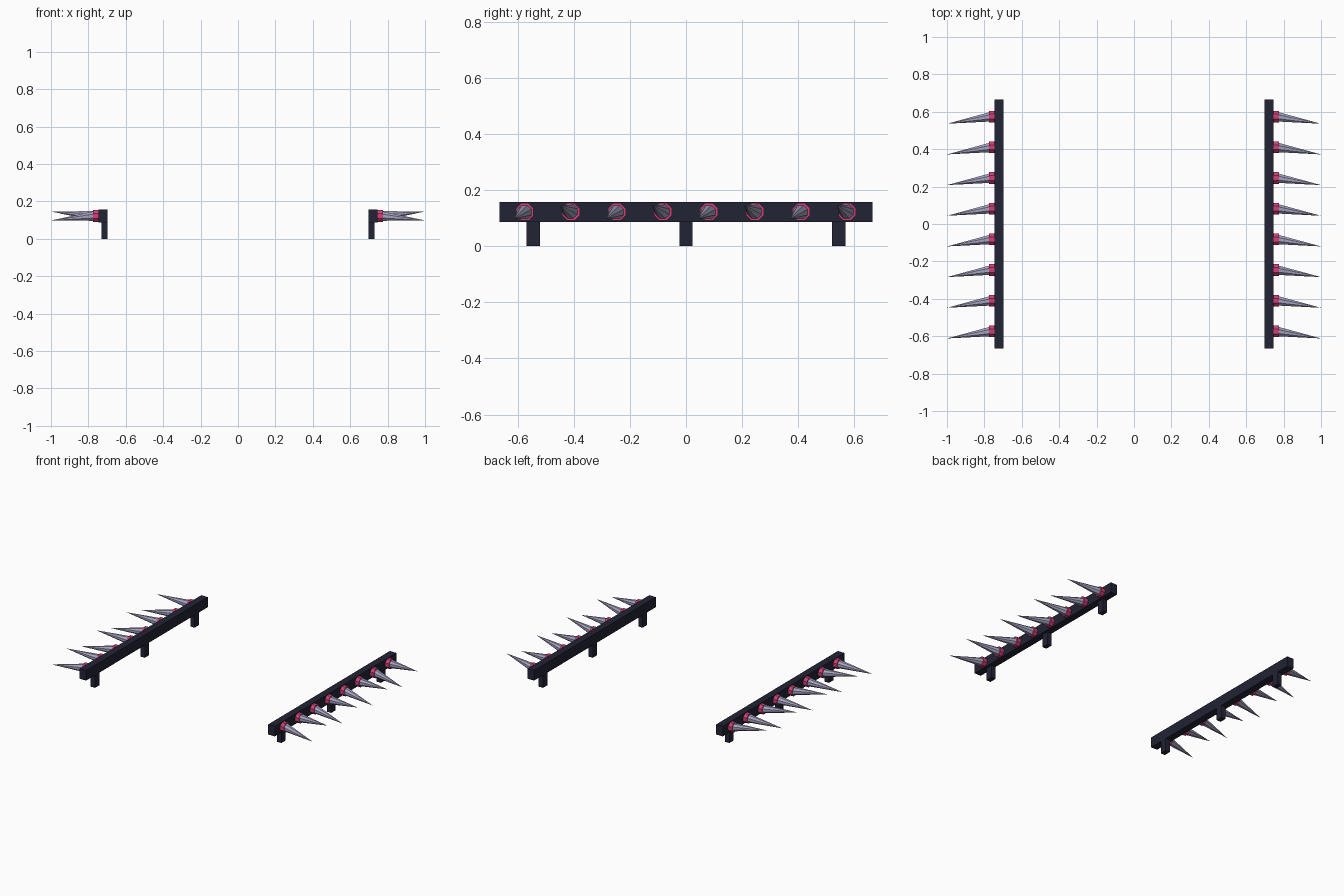
import bpy, bmesh, math
from mathutils import Vector

if "Cube" in bpy.data.objects:
    bpy.data.objects.remove(bpy.data.objects["Cube"])


def material(name, rgb):
    m = bpy.data.materials.new(name)
    m.diffuse_color = (*rgb, 1)
    m.use_nodes = True
    m.node_tree.nodes["Principled BSDF"].inputs["Base Color"].default_value = m.diffuse_color
    return m


DARK = material("dark navy", (0.016, 0.017, 0.035))
PINK = material("hot pink", (0.65, 0.05, 0.19))
STEEL = material("lavender steel", (0.38, 0.37, 0.53))


def make(name, bm, mat):
    bmesh.ops.recalc_face_normals(bm, faces=bm.faces)
    me = bpy.data.meshes.new(name)
    bm.to_mesh(me)
    bm.free()
    me.materials.append(mat)
    ob = bpy.data.objects.new(name, me)
    bpy.context.collection.objects.link(ob)


def box(name, x0, x1, y0, y1, z0, z1):
    bm = bmesh.new()
    bmesh.ops.create_cube(bm, size=1)
    for v in bm.verts:
        v.co = ((x0 + x1) / 2 + v.co.x * (x1 - x0),
                (y0 + y1) / 2 + v.co.y * (y1 - y0),
                (z0 + z1) / 2 + v.co.z * (z1 - z0))
    make(name, bm, DARK)


def ring(bm, x, y, z, r, n):
    return [bm.verts.new((x, y + r * math.cos((i + .5) * math.tau / n),
                          z + r * math.sin((i + .5) * math.tau / n))) for i in range(n)]


def bridge(bm, a, b):
    n = len(a)
    for i in range(n):
        bm.faces.new((a[i], a[(i + 1) % n], b[(i + 1) % n], b[i]))


Z = 0.122
for side, s in (("left", -1), ("right", 1)):
    # rail and its three feet, flush with the inner face
    box(side + "_rail", *sorted((s * 0.697, s * 0.747)), -0.665, 0.665, 0.087, 0.157)
    for k in (-1, 0, 1):
        y = k * 0.545
        box(side + "_foot", *sorted((s * 0.697, s * 0.73)), y - 0.024, y + 0.024, 0, 0.09)
    for i in range(8):
        y = (i - 3.5) * 0.164
        # collar
        bm = bmesh.new()
        a, b = ring(bm, s * 0.74, y, Z, 0.034, 8), ring(bm, s * 0.775, y, Z, 0.034, 8)
        bridge(bm, a, b)
        bm.faces.new(a)
        bm.faces.new(b)
        make(side + "_collar", bm, PINK)
        # spike, leaning forward and alternately down and up
        bm = bmesh.new()
        a = ring(bm, s * 0.765, y, Z, 0.028, 8)
        tip = bm.verts.new(Vector((s * 1.0, y - 0.038, Z + (0.024 if i % 2 else -0.024))))
        for j in range(8):
            bm.faces.new((a[j], a[(j + 1) % 8], tip))
        bm.faces.new(a)
        make(side + "_spike", bm, STEEL)
